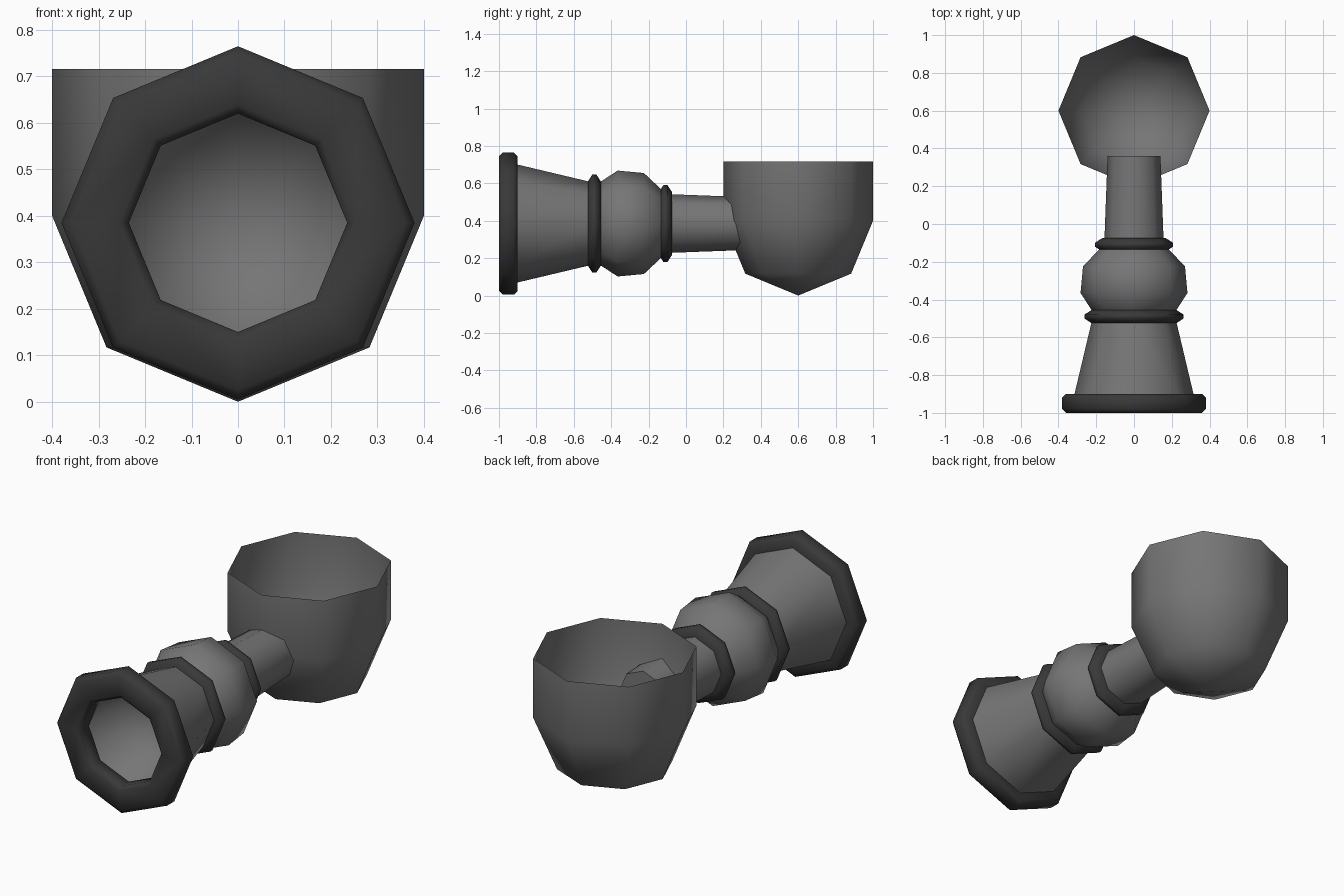
import bpy, bmesh, math

if "Cube" in bpy.data.objects:
    bpy.data.objects.remove(bpy.data.objects["Cube"])

def material(name, v):
    m = bpy.data.materials.new(name)
    m.diffuse_color = (v, v, v, 1)
    m.use_nodes = True
    m.node_tree.nodes["Principled BSDF"].inputs["Base Color"].default_value = m.diffuse_color
    return m

grey = material("mid_grey", 0.18)
dark = material("dark_grey", 0.04)
SIDES = 8
AXIS_Z = 0.385

def lathe(name, profile, mat, place, closed=False, flip=False):
    """Revolve (position, radius) points; place() maps angle position to world."""
    bm = bmesh.new()
    rings = []
    for t, r in profile:
        if r == 0:
            rings.append([bm.verts.new(place(t, 0, 0))] * SIDES)
        else:
            rings.append([bm.verts.new(place(t, r * math.cos(k * math.tau / SIDES),
                                             r * math.sin(k * math.tau / SIDES)))
                          for k in range(SIDES)])
    pairs = list(zip(rings, rings[1:]))
    if closed:
        pairs.append((rings[-1], rings[0]))
    for a, b in pairs:
        for k in range(SIDES):
            n = (k + 1) % SIDES
            corners = list(dict.fromkeys((a[k], a[n], b[n], b[k])))
            f = bm.faces.new(corners)
            f.smooth = True
    bmesh.ops.recalc_face_normals(bm, faces=bm.faces)
    if flip:
        bmesh.ops.reverse_faces(bm, faces=bm.faces)
    me = bpy.data.meshes.new(name)
    bm.to_mesh(me)
    bm.free()
    me.set_sharp_from_angle(angle=math.radians(65))
    me.materials.append(mat)
    ob = bpy.data.objects.new(name, me)
    bpy.context.collection.objects.link(ob)
    return ob

def along_y(t, u, v):
    return (u, t, AXIS_Z + v)

def upright(t, u, v):
    return (u, 0.6 + v, t)

# Stem parts: flared end, rounded bulb, tapered tube with closed tip
lathe("flared_end", [(-0.90, 0.315), (-0.50, 0.22)], grey, along_y)
lathe("bulb", [(-0.49, 0.19), (-0.455, 0.225), (-0.365, 0.283), (-0.225, 0.27),
               (-0.14, 0.19), (-0.10, 0.15)], grey, along_y)
lathe("tube", [(-0.12, 0.158), (0.36, 0.14), (0.36, 0)], grey, along_y)

# Hollow cup inside the flared end
lathe("inner_cup", [(-0.91, 0.305), (-0.69, 0.215), (-0.60, 0)], grey, along_y, flip=True)

# Dark rim and the two collar rings
lathe("end_rim", [(-1, 0.36), (-0.98, 0.38), (-0.92, 0.38), (-0.90, 0.36),
                  (-0.90, 0.255), (-0.92, 0.235), (-0.98, 0.235), (-1, 0.255)],
      dark, along_y, closed=True)
for name, y, r in (("large_collar", -0.49, 0.263), ("small_collar", -0.11, 0.207)):
    lathe(name, [(y - 0.036, r - 0.04), (y - 0.010, r), (y + 0.010, r),
                 (y + 0.036, r - 0.04), (y + 0.036, r - 0.09), (y - 0.036, r - 0.09)],
          dark, along_y, closed=True)

# Open bowl: half sphere with straight wall above
lathe("bowl", [(0, 0), (0.117, 0.283), (0.40, 0.40), (0.716, 0.40)], grey, upright)
